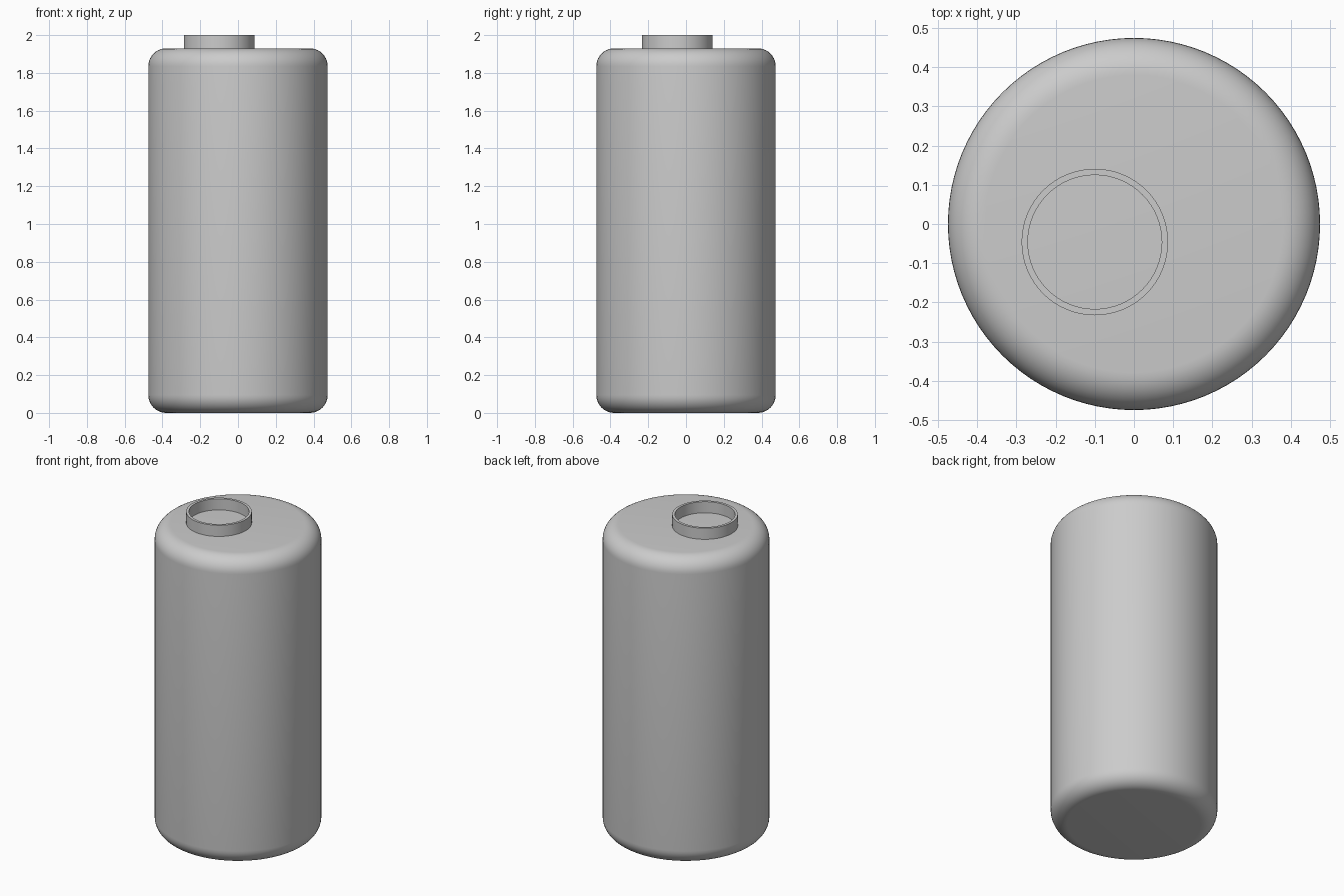
import bpy
import bmesh
from math import cos, sin, pi, radians

cube = bpy.data.objects.get("Cube")
if cube:
    bpy.data.objects.remove(cube, do_unlink=True)

BODY_RADIUS, BODY_TOP, ROUNDING = 0.475, 1.93, 0.095
NECK_CENTRE, NECK_OUTER, NECK_INNER, NECK_TOP = (-0.1, -0.046), 0.187, 0.171, 2.0

grey = bpy.data.materials.new("plain_grey")
grey.use_nodes = True
colour = (0.6, 0.6, 0.6, 1)
grey.diffuse_color = colour
grey.node_tree.nodes["Principled BSDF"].inputs["Base Color"].default_value = colour


def lathe(name, profile, sides, centre=(0, 0), closed=False):
    """Spin an (r, z) profile around the vertical axis."""
    bm = bmesh.new()
    verts = [bm.verts.new((r, 0, z)) for r, z in profile]
    pairs = list(zip(verts, verts[1:]))
    if closed:
        pairs.append((verts[-1], verts[0]))
    edges = [bm.edges.new(p) for p in pairs]
    bmesh.ops.spin(bm, geom=verts + edges, cent=(0, 0, 0), axis=(0, 0, 1),
                   angle=2 * pi, steps=sides, use_merge=True)
    bmesh.ops.remove_doubles(bm, verts=bm.verts[:], dist=1e-5)
    if not closed:
        bmesh.ops.holes_fill(bm, edges=[e for e in bm.edges if e.is_boundary], sides=0)
    bmesh.ops.recalc_face_normals(bm, faces=bm.faces[:])
    mesh = bpy.data.meshes.new(name)
    bm.to_mesh(mesh)
    bm.free()
    mesh.materials.append(grey)
    obj = bpy.data.objects.new(name, mesh)
    obj.location = (*centre, 0)
    bpy.context.collection.objects.link(obj)
    bpy.ops.object.select_all(action='DESELECT')
    obj.select_set(True)
    bpy.context.view_layer.objects.active = obj
    bpy.ops.object.shade_smooth_by_angle(angle=radians(30))
    return obj


def rounded_corner(z, start, steps=10):
    """Quarter circle from the given start angle."""
    r = BODY_RADIUS - ROUNDING
    angles = [start + pi / 2 * i / steps for i in range(steps + 1)]
    return [(r + ROUNDING * cos(a), z + ROUNDING * sin(a)) for a in angles]


# Solid body with rounded rims and flat ends
lathe("body", rounded_corner(ROUNDING, -pi / 2) + rounded_corner(BODY_TOP - ROUNDING, 0), 96)

# Thin off-centre neck ring, standing on the closed top
base = BODY_TOP - 0.01
lathe("neck_ring", [(NECK_INNER, base), (NECK_OUTER, base),
                    (NECK_OUTER, NECK_TOP), (NECK_INNER, NECK_TOP)],
      64, NECK_CENTRE, closed=True)
